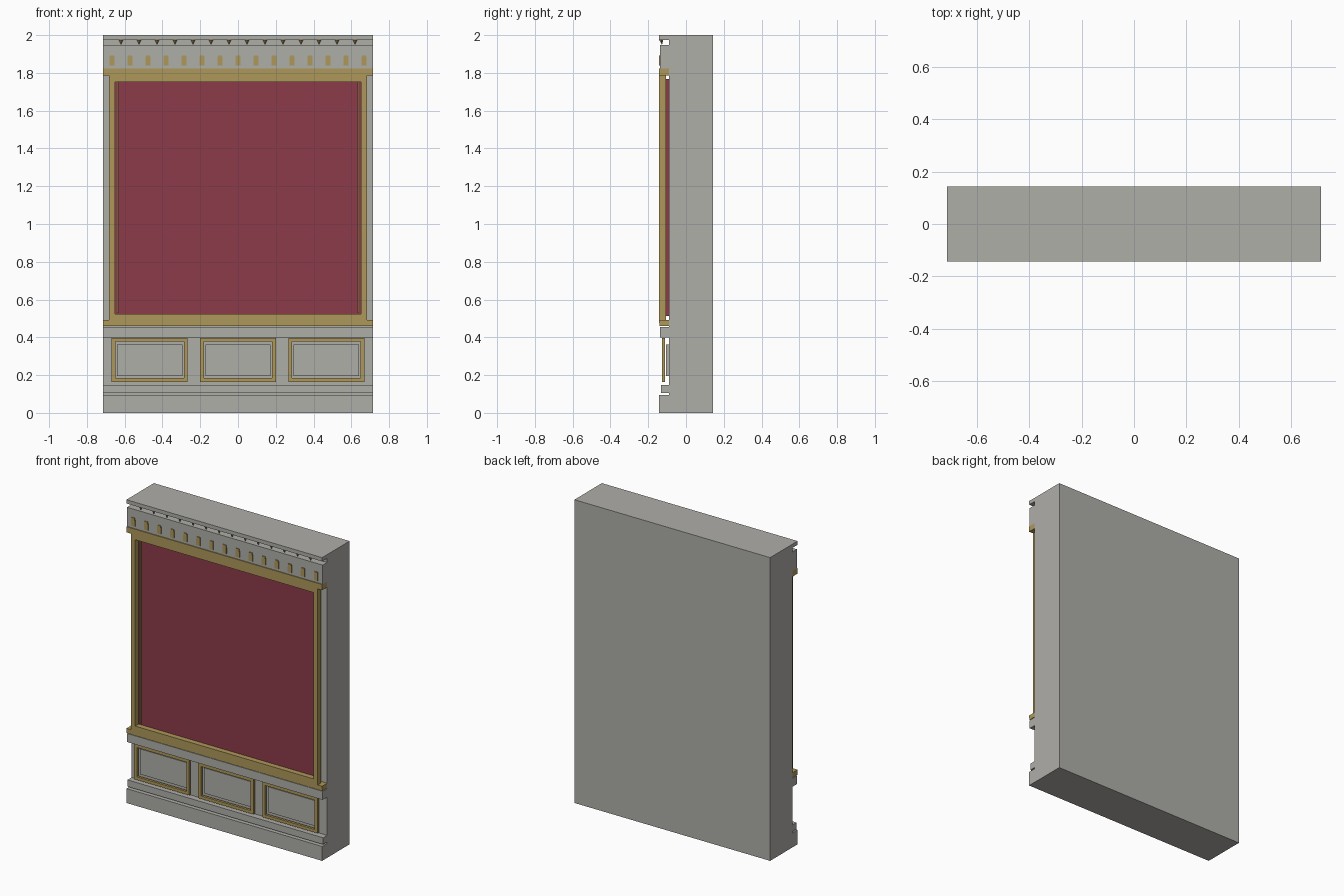
import bpy, bmesh

if "Cube" in bpy.data.objects:
    bpy.data.objects.remove(bpy.data.objects["Cube"])

def material(name, rgb):
    m = bpy.data.materials.new(name)
    m.diffuse_color = (*rgb, 1)
    m.use_nodes = True
    m.node_tree.nodes["Principled BSDF"].inputs["Base Color"].default_value = m.diffuse_color
    return m

GREY = material("stone grey", (0.43, 0.425, 0.395))
GOLD = material("old gold", (0.42, 0.31, 0.10))
RED = material("deep red", (0.26, 0.043, 0.066))
WALL_Y = -0.09    # front of the wall slab
FRONT = -0.143    # most forward plane
W = 0.714         # half width

def finish(bm, name, mat):
    bmesh.ops.recalc_face_normals(bm, faces=bm.faces)
    me = bpy.data.meshes.new(name)
    bm.to_mesh(me)
    bm.free()
    me.materials.append(mat)
    ob = bpy.data.objects.new(name, me)
    bpy.context.collection.objects.link(ob)
    return ob

def add_box(bm, x0, x1, y0, y1, z0, z1):
    v = bmesh.ops.create_cube(bm, size=1)["verts"]
    for p in v:
        p.co = (x1 if p.co.x > 0 else x0, y1 if p.co.y > 0 else y0,
                z1 if p.co.z > 0 else z0)
    return v

def box(name, mat, *dims):
    bm = bmesh.new()
    add_box(bm, *dims)
    return finish(bm, name, mat)

def frame(name, mat, x0, x1, y0, y1, z0, z1, w, h):
    # rectangular ring with an open middle
    bm = bmesh.new()
    rings = []
    for y in (y0, y1):
        for dx, dz in ((0, 0), (w, h)):
            rings.append([bm.verts.new(c) for c in (
                (x0 + dx, y, z0 + dz), (x1 - dx, y, z0 + dz),
                (x1 - dx, y, z1 - dz), (x0 + dx, y, z1 - dz))])
    of, inf, ob, inb = rings
    for a, b in ((of, inf), (inf, inb), (inb, ob), (ob, of)):
        for i in range(4):
            j = (i + 1) % 4
            bm.faces.new((a[i], a[j], b[j], b[i]))
    return finish(bm, name, mat)

# wall slab
box("wall", GREY, -W, W, WALL_Y, 0.143, 0, 2)

# full-width horizontal mouldings: name, colour, front y, bottom, top
for name, mat, y, z0, z1 in (
        ("baseboard", GREY, FRONT, 0, 0.095),
        ("baseboard_cap", GREY, -0.132, 0.104, 0.148),
        ("lower_rail", GREY, -0.137, 0.40, 0.456),
        ("sill_lower", GOLD, -0.140, 0.46, 0.475),
        ("sill_upper", GOLD, FRONT, 0.475, 0.492),
        ("head_moulding", GOLD, FRONT, 1.785, 1.822),
        ("frieze", GREY, -0.137, 1.822, 1.948),
        ("cornice", GREY, FRONT, 1.975, 2.0)):
    box(name, mat, -W, W, y, WALL_Y, z0, z1)

# red field with its gold frame and slim inner strips
box("red_field", RED, -0.662, 0.662, -0.105, WALL_Y, 0.512, 1.768)
frame("field_frame", GOLD, -0.682, 0.682, FRONT, -0.107, 0.492, 1.785, 0.032, 0.032)
for s in (-1, 1):
    x = s * 0.636
    box("field_strip", GOLD, x - 0.004, x + 0.004, -0.113, -0.105, 0.53, 1.755)

# three wainscot panels
for c in (-0.468, 0, 0.468):
    frame("panel_frame", GOLD, c - 0.201, c + 0.201, -0.128, -0.112, 0.164, 0.397, 0.02, 0.02)
    box("raised_panel", GREY, c - 0.173, c + 0.173, -0.106, WALL_Y, 0.195, 0.362)

# row of dentils with tapered tops
bm = bmesh.new()
for i in range(15):
    x = (i - 7) * 0.0953
    add_box(bm, x - 0.014, x + 0.014, FRONT, -0.137, 1.838, 1.875)
    for v in add_box(bm, x - 0.014, x + 0.014, FRONT, -0.137, 1.875, 1.893):
        if v.co.z > 1.88:
            v.co.x = x + (v.co.x - x) * 0.75
            v.co.y = min(-0.139, v.co.y) if v.co.y < -0.14 else v.co.y
finish(bm, "dentils", GOLD)

# small drops hanging under the cornice
bm = bmesh.new()
for i in range(14):
    x = (i - 6.5) * 0.0953
    top = [bm.verts.new((x + dx, -0.131 + dy, 1.975))
           for dx, dy in ((-0.014, 0), (0, -0.011), (0.014, 0), (0, 0.011))]
    tip = bm.verts.new((x, -0.127, 1.949))
    bm.faces.new(top)
    for k in range(4):
        bm.faces.new((top[k], top[(k + 1) % 4], tip))
finish(bm, "cornice_drops", GOLD)
